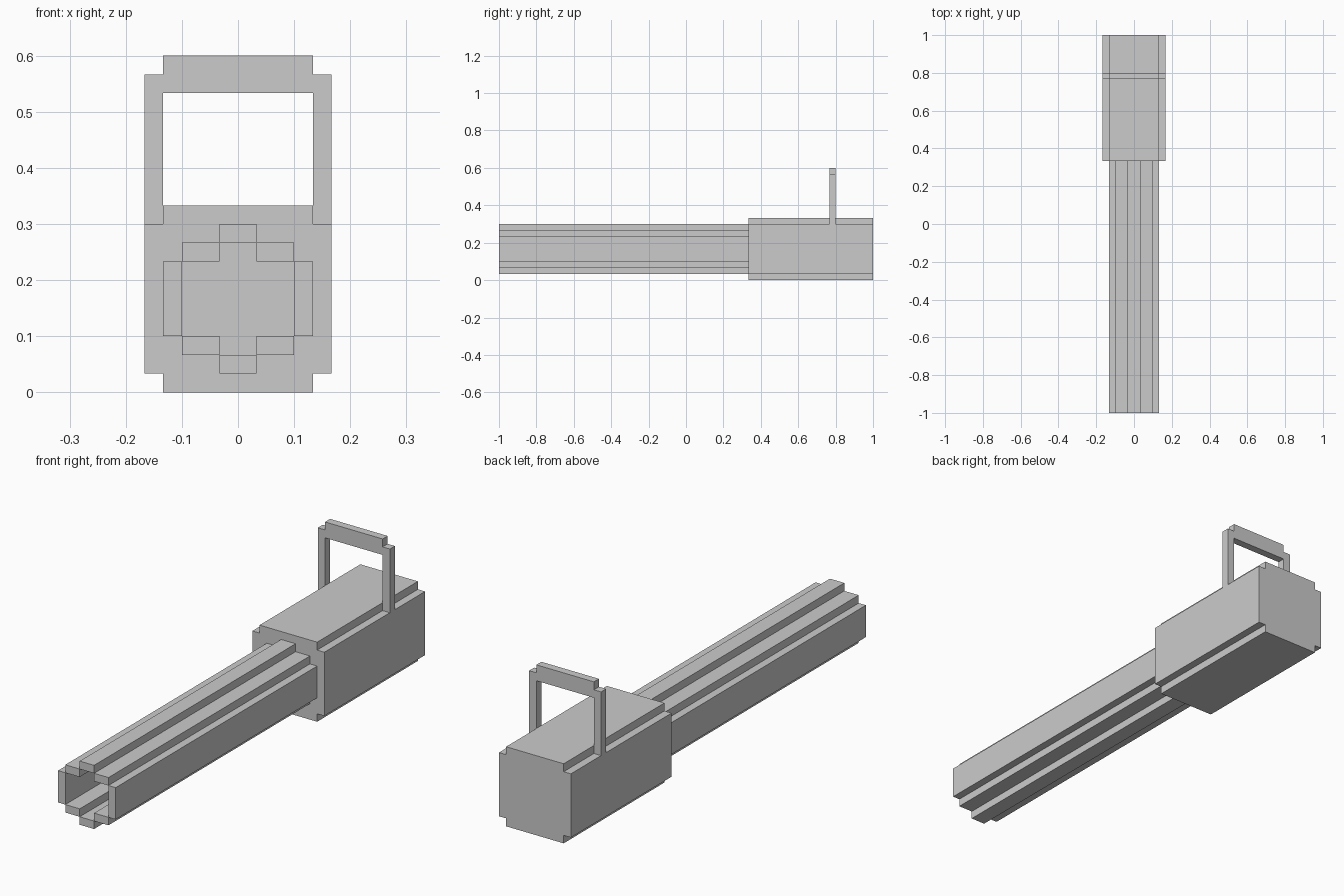
import bpy, bmesh

if "Cube" in bpy.data.objects:
    bpy.data.objects.remove(bpy.data.objects["Cube"])

U = 1 / 30  # grid unit shared by every part


def prism(name, profile, y0, y1):
    """Extrude an x/z outline (in grid units) along y."""
    bm = bmesh.new()
    face = bm.faces.new([bm.verts.new((x * U, y0 * U, z * U)) for x, z in profile])
    ext = bmesh.ops.extrude_face_region(bm, geom=[face])
    verts = [g for g in ext["geom"] if isinstance(g, bmesh.types.BMVert)]
    bmesh.ops.translate(bm, verts=verts, vec=(0, (y1 - y0) * U, 0))
    bmesh.ops.recalc_face_normals(bm, faces=bm.faces)
    mesh = bpy.data.meshes.new(name)
    bm.to_mesh(mesh)
    bm.free()
    obj = bpy.data.objects.new(name, mesh)
    bpy.context.collection.objects.link(obj)
    return obj


def bar(name, x0, x1, z0, z1, y0, y1):
    return prism(name, [(x0, z0), (x1, z0), (x1, z1), (x0, z1)], y0, y1)


# Rear body: block with notched long edges
prism("body", [(-4, 0), (4, 0), (4, 1), (5, 1), (5, 9), (4, 9),
               (4, 10), (-4, 10), (-4, 9), (-5, 9), (-5, 1), (-4, 1)], 10, 30)

# Hollow barrel: ring of thin slats meeting at their edges
BARREL = (-30, 10)
bar("barrel_top_slat", -1, 1, 8, 9, *BARREL)
bar("barrel_bottom_slat", -1, 1, 1, 2, *BARREL)
for side, s in (("left", -1), ("right", 1)):
    bar(f"barrel_{side}_wall", *sorted((3 * s, 4 * s)), 3, 7, *BARREL)
    bar(f"barrel_upper_{side}_slat", *sorted((s, 3 * s)), 7, 8, *BARREL)
    bar(f"barrel_lower_{side}_slat", *sorted((s, 3 * s)), 2, 3, *BARREL)

# Carrying handle: two legs and a raised grip
    bar(f"handle_{side}_leg", *sorted((4 * s, 5 * s)), 9, 17, 23, 24)
bar("handle_grip", -4, 4, 16, 18, 23, 24)
